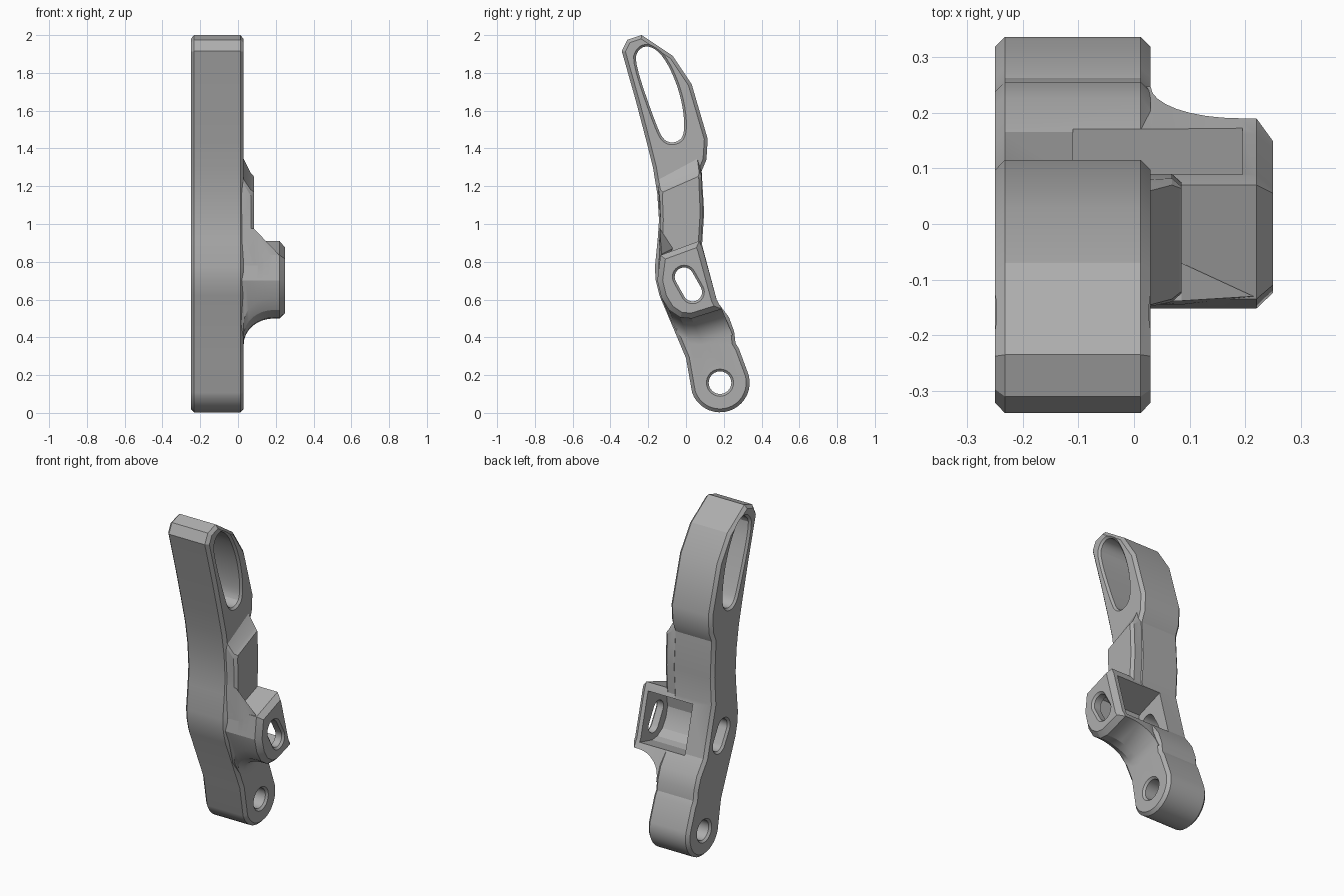
import bpy, bmesh, math
from mathutils import Vector

cube = bpy.data.objects.get("Cube")
if cube:
    bpy.data.objects.remove(cube)

metal = bpy.data.materials.new("grey metal")
metal.use_nodes = True
colour = (0.42, 0.42, 0.42, 1)
metal.diffuse_color = colour
metal.node_tree.nodes["Principled BSDF"].inputs["Base Color"].default_value = colour

LEFT, FACE, LUG = -0.25, 0.03, 0.25   # main planes across the width
CH = 0.018                            # edge chamfer


def area(o):
    return sum(a[0] * b[1] - b[0] * a[1] for a, b in zip(o, o[1:] + o[:1])) / 2


def offset(outline, d):
    """Grow (or shrink) a closed side outline by d."""
    s = 1 if area(outline) > 0 else -1
    out = []
    for i, p in enumerate(outline):
        p = Vector(p)
        a = (p - Vector(outline[i - 1])).normalized()
        b = (Vector(outline[(i + 1) % len(outline)]) - p).normalized()
        n = Vector((a.y + b.y, -a.x - b.x)).normalized() * s
        k = max(0.6, n.dot(Vector((a.y, -a.x)) * s))
        out.append(tuple(p + n * d / k))
    return out


def rounded(outline, steps=2):
    """Corner cutting on a closed outline."""
    for _ in range(steps):
        new = []
        for p, q in zip(outline, outline[1:] + outline[:1]):
            p, q = Vector(p), Vector(q)
            new += [tuple(p.lerp(q, 0.25)), tuple(p.lerp(q, 0.75))]
        outline = new
    return outline


def arc(cy, cz, r, start, end, n):
    angles = [math.radians(start + (end - start) * i / n) for i in range(n + 1)]
    return [(cy + r * math.cos(a), cz + r * math.sin(a)) for a in angles]


def make(name, bm):
    bmesh.ops.recalc_face_normals(bm, faces=bm.faces)
    me = bpy.data.meshes.new(name)
    bm.to_mesh(me)
    bm.free()
    me.materials.append(metal)
    ob = bpy.data.objects.new(name, me)
    bpy.context.collection.objects.link(ob)
    return ob


def loft(name, rings):
    """Solid through side outlines placed at successive x positions."""
    bm = bmesh.new()
    loops = [[bm.verts.new((x, y, z)) for y, z in o] for x, o in rings]
    n = len(loops[0])
    for a, b in zip(loops, loops[1:]):
        for i in range(n):
            j = (i + 1) % n
            bm.faces.new((a[i], a[j], b[j], b[i]))
    bm.faces.new(loops[0])
    bm.faces.new(loops[-1])
    return make(name, bm)


def combine(target, tool, operation):
    mod = target.modifiers.new(operation.lower(), "BOOLEAN")
    mod.operation, mod.object, mod.solver = operation, tool, "EXACT"
    bpy.context.view_layer.objects.active = target
    bpy.ops.object.modifier_apply(modifier=mod.name)
    bpy.data.objects.remove(tool)


# Main arm: curved side outline with chamfered rims
arm = [(-0.235, 2.0), (-0.31, 1.975), (-0.34, 1.915), (-0.265, 1.65),
       (-0.21, 1.44), (-0.175, 1.3), (-0.152, 1.16), (-0.143, 1.02),
       (-0.15, 0.92), (-0.165, 0.77), (-0.16, 0.7), (-0.14, 0.62), (0.0, 0.29)]
arm += arc(0.18, 0.16, 0.157, 200, 375, 18)
arm += [(0.28, 0.34), (0.262, 0.37), (0.255, 0.43), (0.228, 0.505),
        (0.165, 0.59), (0.085, 0.89), (0.096, 1.06), (0.083, 1.28),
        (0.108, 1.34), (0.115, 1.45), (0.03, 1.74), (-0.07, 1.89)]
shrunk = offset(arm, -CH)
bracket = loft("bracket_arm", [(LEFT, shrunk), (LEFT + CH, arm),
                               (FACE - CH, arm), (FACE, shrunk)])

# Raised middle pad with a sloping upper end
pad_side = [(-0.145, 0.8), (-0.135, 1.02), (-0.148, 1.21)]
pad_back = [(0.08, 1.28), (0.09, 1.06), (0.08, 0.9), (0.08, 0.8)]
low = pad_side + [(-0.145, 1.235), (0.06, 1.345)] + pad_back
high = pad_side[:2] + [(-0.14, 1.15), (-0.135, 1.18), (0.07, 1.27)]
high += [(0.082, 1.25)] + pad_back[1:]
pad = loft("middle_pad", [(-0.1, low), (FACE, low), (0.068, high),
                          (0.085, offset(high, -0.015))])
combine(bracket, pad, "UNION")

# Side lug: its lower edge sweeps out into the arm as a fillet
fixed_front = [(0.07, 0.91), (-0.135, 0.835), (-0.152, 0.7)]
swept = [(-0.13, 0.61), (-0.09, 0.545), (-0.03, 0.505), (0.03, 0.5), (0.19, 0.55)]
fixed_back = [(0.162, 0.6), (0.088, 0.87)]


def lug_ring(d):
    return fixed_front + [(y + 0.38 * d, z - 0.92 * d) for y, z in swept] + fixed_back


rings = [(-0.1, lug_ring(0.15))]
for i in range(9):
    t = math.radians(90 * i / 8)
    rings.append((FACE + 0.16 * (1 - math.cos(t)), lug_ring(0.15 * (1 - math.sin(t)))))
rings += [(0.22, lug_ring(0)), (LUG, offset(lug_ring(0), -0.028))]
combine(bracket, loft("side_lug", rings), "UNION")

# Gusset between the pad and the front of the lug
bm = bmesh.new()
for co in [(0.02, -0.14, 0.98), (0.085, -0.138, 0.975), (0.085, -0.07, 0.87),
           (0.02, -0.07, 0.87), (0.02, -0.145, 0.78), (0.085, -0.145, 0.78),
           (0.215, -0.13, 0.84), (0.2, -0.13, 0.78)]:
    bm.verts.new(co)
bmesh.ops.convex_hull(bm, input=bm.verts)
combine(bracket, make("gusset", bm), "UNION")

# Pocket between arm and lug, open at the back
pocket = [(0.3, 0.945), (-0.085, 0.8), (-0.1, 0.7), (-0.085, 0.64),
          (-0.05, 0.585), (0.0, 0.555), (0.05, 0.55), (0.165, 0.58), (0.35, 0.63)]
combine(bracket, loft("pocket_cutter", [(-0.11, pocket), (0.195, pocket)]), "DIFFERENCE")


# Through holes with small countersunk rims
def cut_hole(outline, right):
    wide = offset(outline, 0.012)
    tool = loft("hole_cutter", [
        (LEFT - 0.05, wide), (LEFT, wide), (LEFT + 0.012, outline),
        (right - 0.012, outline), (right, wide), (right + 0.05, wide)])
    combine(bracket, tool, "DIFFERENCE")


top_slot = [(-0.275, 1.86), (-0.25, 1.93), (-0.19, 1.945), (-0.12, 1.89),
            (-0.05, 1.75), (-0.012, 1.6), (-0.008, 1.47), (-0.05, 1.43),
            (-0.11, 1.435), (-0.15, 1.5)]
cut_hole(rounded(top_slot), FACE)
cut_hole(arc(0.18, 0.16, 0.06, 0, 345, 23), FACE)
cut_hole(arc(-0.01, 0.72, 0.05, 31, 211, 12) + arc(0.035, 0.64, 0.05, 211, 391, 12), LUG)

# Smooth shading with crisp edges
for ob in bpy.context.selected_objects:
    ob.select_set(False)
bracket.select_set(True)
bpy.context.view_layer.objects.active = bracket
bpy.ops.object.shade_smooth_by_angle(angle=math.radians(20))
